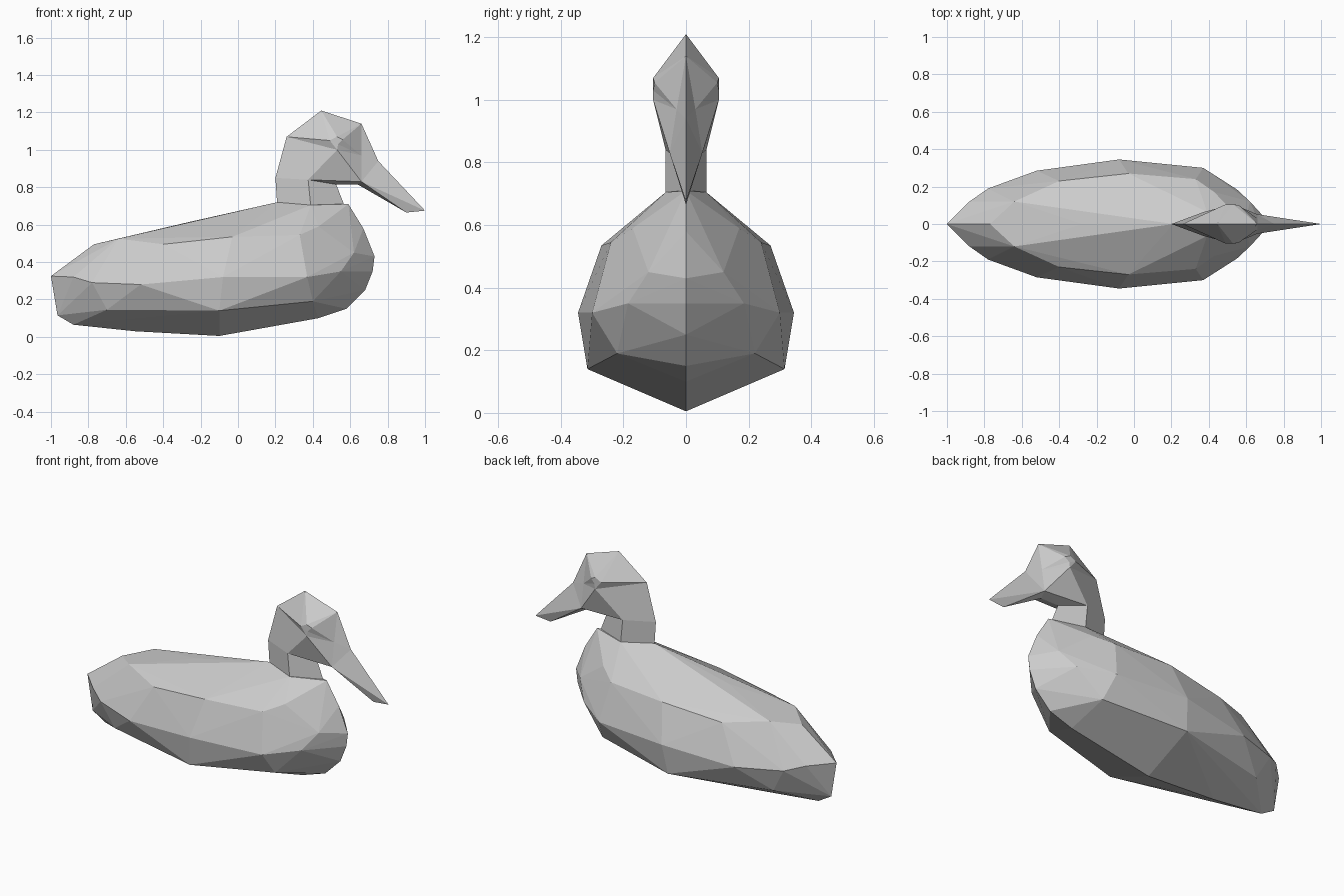
import bpy
import bmesh

default_cube = bpy.data.objects.get("Cube")
if default_cube:
    bpy.data.objects.remove(default_cube, do_unlink=True)

# One plain grey for the whole decoy
grey = bpy.data.materials.new("plain_grey")
grey.use_nodes = True
colour = (.6, .6, .6, 1)
grey.diffuse_color = colour
grey.node_tree.nodes["Principled BSDF"].inputs["Base Color"].default_value = colour


def finish(name, bm):
    """Turn a bmesh into a flat-shaded grey object."""
    bmesh.ops.recalc_face_normals(bm, faces=bm.faces)
    mesh = bpy.data.meshes.new(name)
    bm.to_mesh(mesh)
    bm.free()
    mesh.materials.append(grey)
    obj = bpy.data.objects.new(name, mesh)
    bpy.context.collection.objects.link(obj)


def both_sides(points):
    """Yield each point and, if it is off the centre plane, its mirror image."""
    for x, y, z in points:
        yield x, y, z
        if y:
            yield x, -y, z


# Body: convex skin over the keel, sides and back
centre_line = [(-1, .325), (-.965, .115), (-.88, .065), (-.55, .03), (-.1, .005),
               (.43, .1), (.58, .15), (.68, .25), (.72, .35), (.73, .43),
               (.67, .58), (.59, .71), (.21, .72), (-.03, .65), (-.28, .61),
               (-.77, .495)]
lower_side = [(-.7, .17, .145), (-.1, .315, .14), (.4, .22, .19)]
widest_side = [(-.88, .12, .32), (-.78, .19, .29), (-.52, .285, .28),
               (-.08, .345, .32), (.37, .3, .32), (.55, .185, .35), (.62, .12, .45)]
back_edge = [(-.64, .12, .525), (-.4, .23, .495), (-.03, .27, .535),
             (.33, .24, .545), (.43, .17, .59), (.39, .065, .705)]

bm = bmesh.new()
outline = [(x, 0, z) for x, z in centre_line]
for point in both_sides(outline + lower_side + widest_side + back_edge):
    bm.verts.new(point)
hull = bmesh.ops.convex_hull(bm, input=bm.verts)
unused = [v for v in hull["geom_interior"] if isinstance(v, bmesh.types.BMVert)]
bmesh.ops.delete(bm, geom=unused, context="VERTS")
finish("body", bm)

# Neck and head landmarks on the left half
nape_low, side_low, throat_low = (.21, 0, .7), (.39, .065, .69), (.57, 0, .7)
nape_mid, side_mid, throat_mid = (.2, 0, .85), (.375, .065, .84), (.525, 0, .815)
crown_back, crown, brow = (.26, 0, 1.07), (.445, 0, 1.21), (.66, 0, 1.14)
cheek, lore = (.53, .105, 1), (.66, .03, .97)
eye_back, eye_top = (.49, .105, 1.05), (.53, .105, 1.07)
eye_front, eye_low = (.56, .1, 1.055), (.535, .105, 1.03)
bill_top, bill_side, chin = (.75, 0, .94), (.66, .052, .83), (.64, 0, .815)
bill_low, tip = (.9, 0, .665), (1, 0, .675)

bm = bmesh.new()


def panel(*corners):
    """Add one face and its mirror image."""
    for side in (1, -1):
        bm.faces.new([bm.verts.new((x, y * side, z)) for x, y, z in corners])


def fan(centre, *rim):
    """Add triangles from a centre to each pair of neighbours on its rim."""
    for first, second in zip(rim, rim[1:]):
        panel(centre, first, second)


# Neck
panel(nape_low, side_low, side_mid, nape_mid)
panel(side_low, throat_low, throat_mid, side_mid)

# Cheek, crown and brow
fan(cheek, side_mid, nape_mid, crown_back, eye_back, eye_low, lore, bill_side, side_mid)
fan(crown, crown_back, eye_back, eye_top, brow)
fan(brow, eye_top, eye_front, lore, bill_top)

# Eye and the crease in front of it
panel(eye_back, eye_low, eye_front, eye_top)
panel(eye_front, eye_low, lore)

# Bill
fan(bill_side, lore, bill_top, tip, bill_low, chin, throat_mid, side_mid)

bmesh.ops.remove_doubles(bm, verts=bm.verts, dist=.0005)
finish("neck_and_head", bm)
